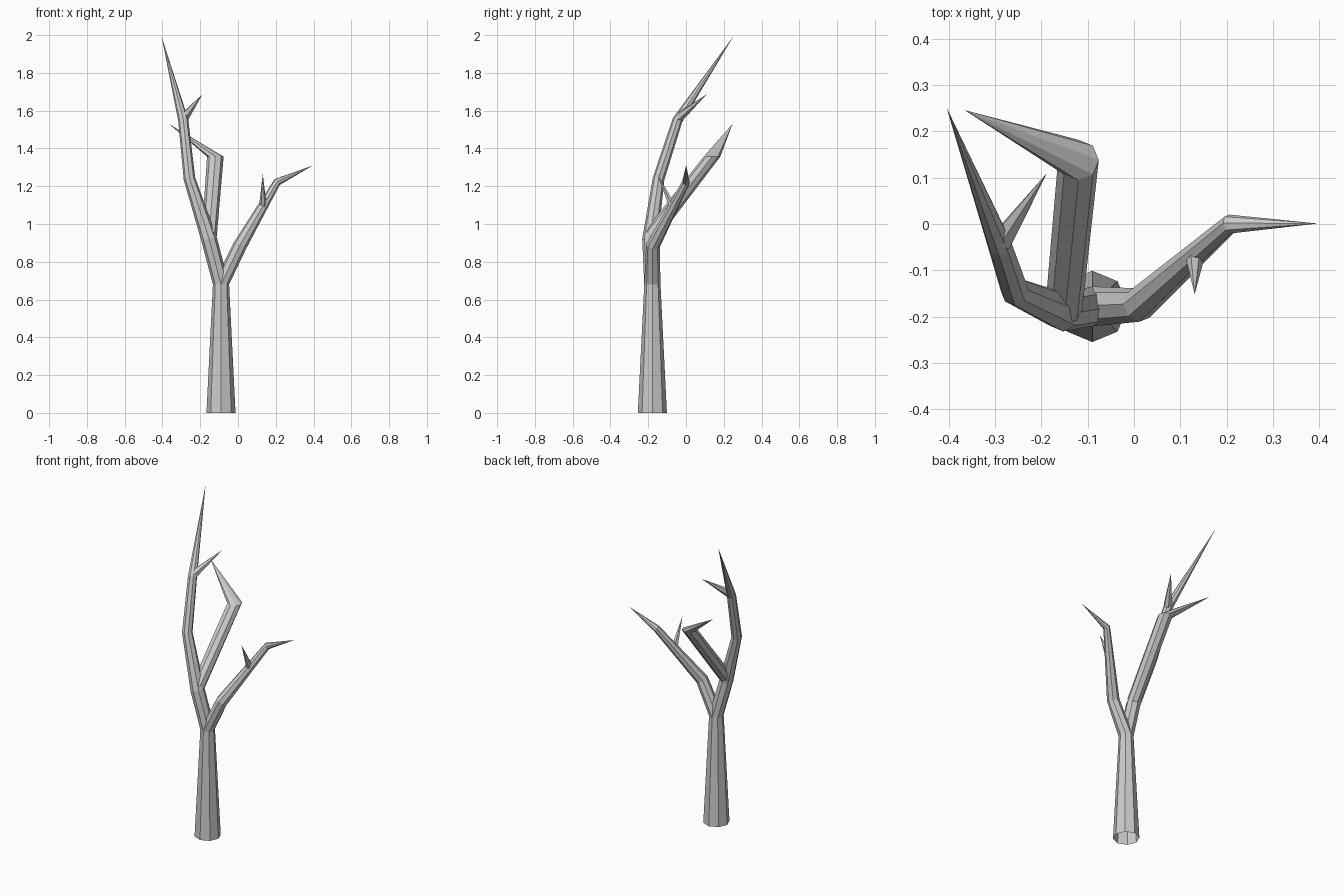
import bpy
from math import cos, sin, pi
from mathutils import Vector

if "Cube" in bpy.data.objects:
    bpy.data.objects.remove(bpy.data.objects["Cube"])

UP = Vector((0, 0, 1))


def limb(name, points, sides=8, level=()):
    """Faceted tube through (x, y, z, radius); radius 0 ends in a point.
    Rings are mitred, except the indices in level, which stay horizontal."""
    pos = [Vector(p[:3]) for p in points]
    verts, faces, prev = [], [], None
    for i, p in enumerate(points):
        if p[3] == 0:
            verts.append(pos[i])
            tip = len(verts) - 1
            faces += [(prev + k, prev + (k + 1) % sides, tip) for k in range(sides)]
            break
        a = (pos[i] - pos[i - 1]).normalized() if i else Vector()
        b = (pos[i + 1] - pos[i]).normalized() if i + 1 < len(pos) else Vector()
        turn = UP.rotation_difference(UP if i in level else (a + b).normalized())
        start = len(verts)
        for k in range(sides):
            t = 2 * pi * k / sides
            verts.append(pos[i] + turn @ Vector((p[3] * cos(t), p[3] * sin(t), 0)))
        if prev is not None:
            for k in range(sides):
                n = (k + 1) % sides
                faces.append((prev + k, prev + n, start + n, start + k))
        prev = start
    mesh = bpy.data.meshes.new(name)
    mesh.from_pydata(verts, [], faces)
    obj = bpy.data.objects.new(name, mesh)
    bpy.context.collection.objects.link(obj)
    return obj


fork = (-0.09, -0.178, 0.68, 0.043)

# Trunk, open at the bottom
limb("trunk", [(-0.09, -0.178, 0, 0.077), fork], level=(0, 1))

# Main limbs leaving the fork
limb("left_limb", [fork, (-0.153, -0.19, 0.92, 0.042), (-0.257, -0.145, 1.24, 0.031),
                   (-0.29, -0.045, 1.55, 0.027), (-0.405, 0.252, 1.995, 0)], level=(0,))
limb("right_limb", [fork, (0.01, -0.175, 0.885, 0.037), (0.207, 0.0, 1.222, 0.021),
                    (0.397, 0.001, 1.31, 0)], level=(0,))

# Rear limb growing out of the left limb
limb("rear_limb", [(-0.152, -0.185, 0.94, 0.04), (-0.12, 0.138, 1.357, 0.044),
                   (-0.366, 0.246, 1.53, 0)], level=(1,))

# Short twigs
limb("left_twig", [(-0.285, -0.035, 1.565, 0.026), (-0.188, 0.11, 1.687, 0)], 6)
limb("right_twig", [(0.132, -0.07, 1.09, 0.021), (0.131, -0.152, 1.265, 0)], 6)
